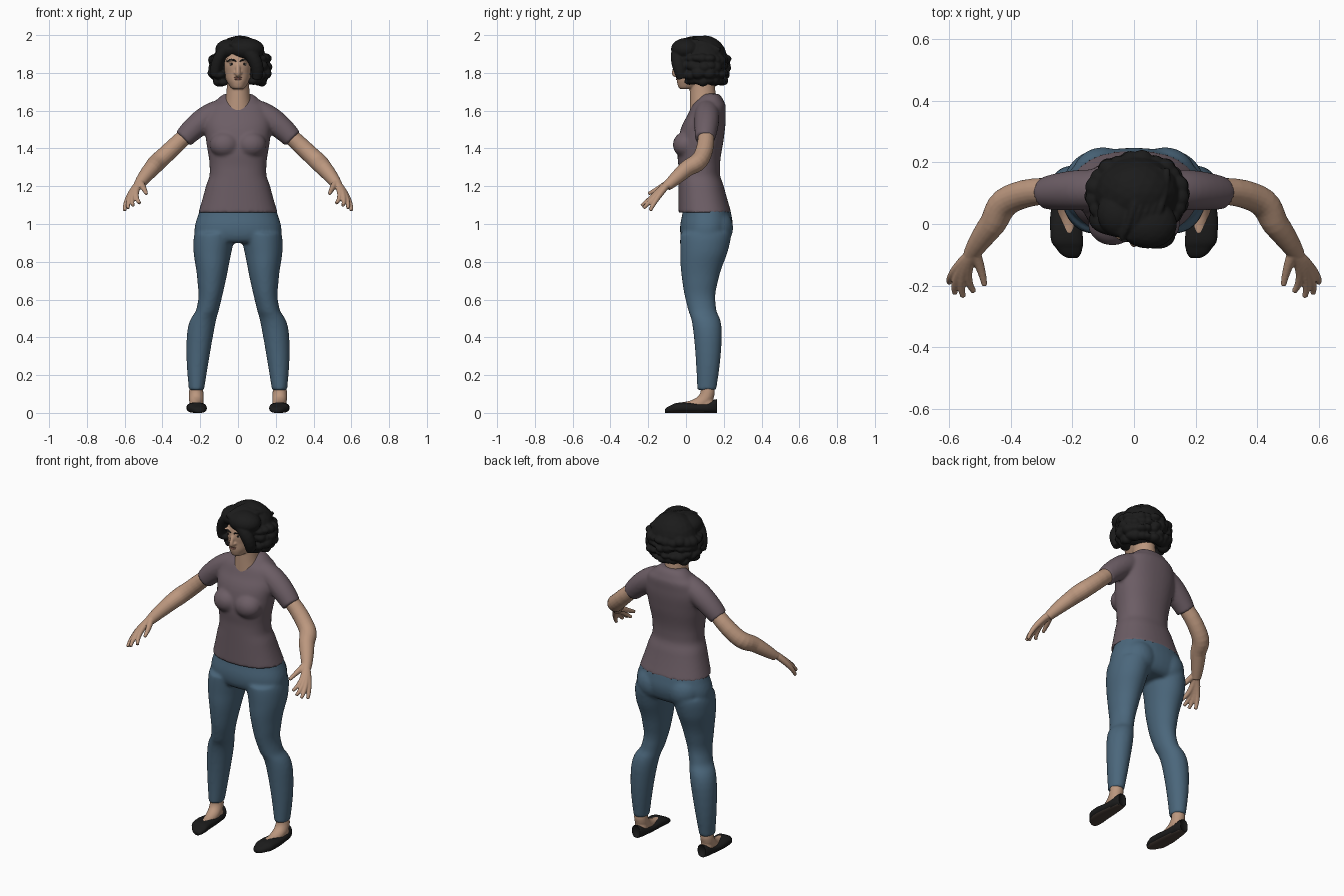
import bpy, bmesh, math, random
from mathutils import Vector, Matrix

random.seed(4)
if "Cube" in bpy.data.objects:
    bpy.data.objects.remove(bpy.data.objects["Cube"])


def material(name, *colour):
    mat = bpy.data.materials.new(name)
    mat.use_nodes = True
    mat.diffuse_color = (*colour, 1)
    shader = mat.node_tree.nodes["Principled BSDF"]
    shader.inputs["Base Color"].default_value = (*colour, 1)
    shader.inputs["Roughness"].default_value = .8
    return mat


SKIN = material("skin", .5, .31, .21)
SHIRT = material("mauve cotton", .15, .11, .13)
DENIM = material("blue denim", .07, .135, .2)
BLACK = material("black hair and leather", .011, .011, .011)
SOLE = material("brown sole", .07, .05, .04)
LIPS = material("lips", .3, .13, .1)
EYE = material("eye white", .5, .45, .4)
SIDES = {"left": 1, "right": -1}


def refine(rows, steps=6):
    """Fill in rows of numbers along a smooth curve through them."""
    rows = [Vector(row) for row in rows]
    padded = [rows[0], *rows, rows[-1]]
    result = []
    for before, start, end, after in zip(padded, padded[1:], padded[2:], padded[3:]):
        for step in range(steps):
            t = step / steps
            leave = start + (end - before) * t / 2
            arrive = end - (after - start) * (1 - t) / 2
            result.append(leave.lerp(arrive, t * t * (3 - 2 * t)))
    return result + [rows[-1]]


def oval(count, power=2):
    """Points around a rounded unit section."""
    for i in range(count):
        angle = math.tau * i / count
        yield [math.copysign(abs(value) ** (2 / power), value)
               for value in (math.cos(angle), math.sin(angle))]


def loft(bm, rings):
    loops = [[bm.verts.new(point) for point in ring] for ring in rings]
    for lower, upper in zip(loops, loops[1:]):
        for i in range(len(lower)):
            bm.faces.new((lower[i - 1], lower[i], upper[i], upper[i - 1]))
    bm.faces.new(loops[0])
    bm.faces.new(loops[-1])


def stack(bm, rows, side=1, power=2.0):
    """Horizontal sections: height, front y, back y, half width, optional centre x."""
    rings = []
    for z, front, back, width, *offset in refine(rows):
        x = side * sum(offset)
        middle, depth = (front + back) / 2, (back - front) / 2
        rings.append([(x + u * width, middle + v * depth, z) for u, v in oval(40, power)])
    loft(bm, rings)


def tube(bm, rows, side=1):
    """Round sections along a path: x, y, z, radius."""
    rows = refine(rows)
    points = [Vector((side * x, y, z)) for x, y, z, radius in rows]
    rings = []
    for i, point in enumerate(points):
        ahead = points[min(i + 1, len(points) - 1)] - points[max(i - 1, 0)]
        if i == 0:
            across = ahead.orthogonal()
        else:
            across.rotate(previous.rotation_difference(ahead))
        previous = ahead
        across.normalize()
        other = ahead.normalized().cross(across)
        rings.append([point + rows[i][3] * (u * across + v * other) for u, v in oval(20)])
    loft(bm, rings)


def ball(bm, centre, size):
    bmesh.ops.create_icosphere(bm, subdivisions=3, radius=1,
                               matrix=Matrix.Translation(centre) @ Matrix.Diagonal((*size, 1)))


def finish(bm, name, *mats, voxel=None, smooth=3):
    """Make the object; a voxel size merges and softens its overlapping pieces."""
    bmesh.ops.recalc_face_normals(bm, faces=bm.faces)
    mesh = bpy.data.meshes.new(name)
    bm.to_mesh(mesh)
    bm.free()
    part = bpy.data.objects.new(name, mesh)
    bpy.context.collection.objects.link(part)
    for mat in mats:
        mesh.materials.append(mat)
    mesh.shade_smooth()
    if voxel:
        merge = part.modifiers.new("merge", 'REMESH')
        merge.mode, merge.voxel_size, merge.use_smooth_shade = 'VOXEL', voxel, True
        soften = part.modifiers.new("soften", 'SMOOTH')
        soften.factor, soften.iterations = .5, smooth
    return part


# Shirt: torso, bust and sleeves
bm = bmesh.new()
stack(bm, [(1.06, -.04, .24, .21), (1.2, -.04, .2, .17), (1.3, -.04, .18, .15), (1.45, -.04, .2, .17),
           (1.58, .01, .21, .17), (1.65, .05, .2, .12), (1.69, .09, .17, .07)], power=2.3)
for side in SIDES.values():
    ball(bm, (side * .07, 0, 1.42), (.08, .07, .07))
    tube(bm, [(.08, .11, 1.6, .06), (.18, .11, 1.55, .066), (.29, .1, 1.45, .053)], side)
finish(bm, "shirt", SHIRT, voxel=.009, smooth=5)

# Trousers: hips, seat and legs
bm = bmesh.new()
stack(bm, [(1.1, -.01, .22, .19), (1.05, -.02, .24, .21), (.95, -.03, .24, .23), (.9, 0, .2, .2)], power=2.2)
for side in SIDES.values():
    ball(bm, (side * .1, .16, .98), (.1, .09, .1))
    stack(bm, [(.95, -.03, .24, .11, .12), (.85, -.03, .22, .1, .135), (.7, -.02, .17, .075, .14),
               (.55, .01, .16, .06, .16), (.42, .04, .19, .07, .2), (.12, .06, .16, .04, .22)], side)
finish(bm, "trousers", DENIM, voxel=.009, smooth=5)

for label, side in SIDES.items():
    # Arm, with four fingers fanned between the little finger and the index
    bm = bmesh.new()
    tube(bm, [(.22, .1, 1.52, .04), (.38, .09, 1.37, .046), (.46, 0, 1.29, .043), (.53, -.1, 1.2, .026)], side)
    digits = [(Vector((.5, -.14, 1.19)), Vector((.485, -.2, 1.16)))]
    for i in range(4):
        fan = i / 3
        bulge = math.sin(math.pi * fan) * Vector((.01, -.03, 0))
        knuckle = Vector((.58, -.15, 1.14)).lerp(Vector((.54, -.16, 1.16)), fan)
        tip = Vector((.6, -.19, 1.07)).lerp(Vector((.52, -.22, 1.11)), fan)
        digits.append((knuckle + bulge / 3, tip + bulge))
    for knuckle, tip in digits:
        tube(bm, [(.52, -.09, 1.22, .02), (*knuckle, .015), (*tip, .009)], side)
    finish(bm, label + "_arm", SKIN, voxel=.004)

    # Ankle and instep
    bm = bmesh.new()
    tube(bm, [(.22, .11, .15, .035), (.22, .09, .06, .038), (.21, -.03, .03, .025)], side)
    ball(bm, (side * .22, .11, .05), (.037, .04, .045))
    finish(bm, label + "_foot", SKIN, voxel=.006)

    # Slip-on shoe from toe to heel: y, centre x, half width, height
    bm = bmesh.new()
    rows = refine([(-.11, .2, .016, .02), (-.08, .21, .042, .04), (-.02, .22, .052, .055),
                   (.08, .22, .044, .05), (.15, .22, .034, .07), (.16, .22, .02, .07)])
    loft(bm, [[(side * x + u * width, y, (1 + v) * height / 2) for u, v in oval(28, 2.6)]
              for y, x, width, height in rows])
    shoe = finish(bm, label + "_shoe", BLACK, SOLE)
    for face in shoe.data.polygons:
        face.material_index = int(face.normal.z < -.85)

    # Eye, pupil and brow
    bm = bmesh.new()
    ball(bm, (side * .033, -.04, 1.845), (.014, .008, .006))
    finish(bm, label + "_eye", EYE)
    bm = bmesh.new()
    ball(bm, (side * .033, -.045, 1.847), (.007, .005, .006))
    tube(bm, [(.01, -.053, 1.86, .003), (.035, -.052, 1.87, .005), (.06, -.037, 1.86, .003)], side)
    finish(bm, label + "_pupil_and_brow", BLACK)

# Head, neck, nose and brow ridge
bm = bmesh.new()
stack(bm, [(1.715, -.03, .03, .025), (1.74, -.045, .1, .05), (1.8, -.05, .16, .072),
           (1.88, -.05, .18, .078), (1.95, -.02, .15, .055)], power=2.15)
stack(bm, [(1.58, .02, .17, .085), (1.66, .02, .16, .066), (1.76, .02, .15, .058)])
tube(bm, [(0, -.04, 1.86, .009), (0, -.063, 1.805, .012), (0, -.05, 1.79, .012)])
for side in SIDES.values():
    ball(bm, (side * .013, -.05, 1.8), (.01, .01, .008))
    ball(bm, (side * .035, -.036, 1.868), (.03, .017, .01))
finish(bm, "head", SKIN, voxel=.005)

# Mouth
bm = bmesh.new()
ball(bm, (0, -.047, 1.775), (.021, .007, .004))
ball(bm, (0, -.046, 1.767), (.018, .008, .006))
finish(bm, "mouth", LIPS)

# Hair: crown, fringe swept to the left, side locks and strands over the top
bm = bmesh.new()
ball(bm, (.01, .1, 1.868), (.14, .12, .13))
ball(bm, (.045, 0, 1.925), (.095, .08, .06))
ball(bm, (-.045, .035, 1.925), (.075, .08, .055))
tube(bm, [(-.02, -.035, 1.945, .02), (.08, -.045, 1.88, .036), (.1, -.02, 1.77, .026)])
tube(bm, [(-.03, -.025, 1.95, .02), (-.1, 0, 1.88, .03), (-.12, .02, 1.78, .024)])
for i in range(5):
    x = i * .022
    tube(bm, [(x - .04, i * .012 - .05, 1.95, .008), (x, .06, 1.984 - i * .005, .013),
              (x + .02, .18, 1.945 - i * .006, .01)])

# Curls in rings around the sides and back, leaving the face open
for row in range(4):
    reach = 1 - .15 * (row == 0)
    for i in range(17):
        angle = math.radians(270 * (i + random.uniform(-.2, .2)) / 16 - 52)
        radius = random.uniform(.026, .036)
        centre = (.01 + .137 * reach * math.cos(angle), .095 + .112 * reach * math.sin(angle),
                  1.757 + .038 * row + random.uniform(-.008, .008))
        ball(bm, centre, (radius, radius, radius * random.uniform(.65, .95)))
finish(bm, "hair", BLACK, voxel=.0055, smooth=2)
